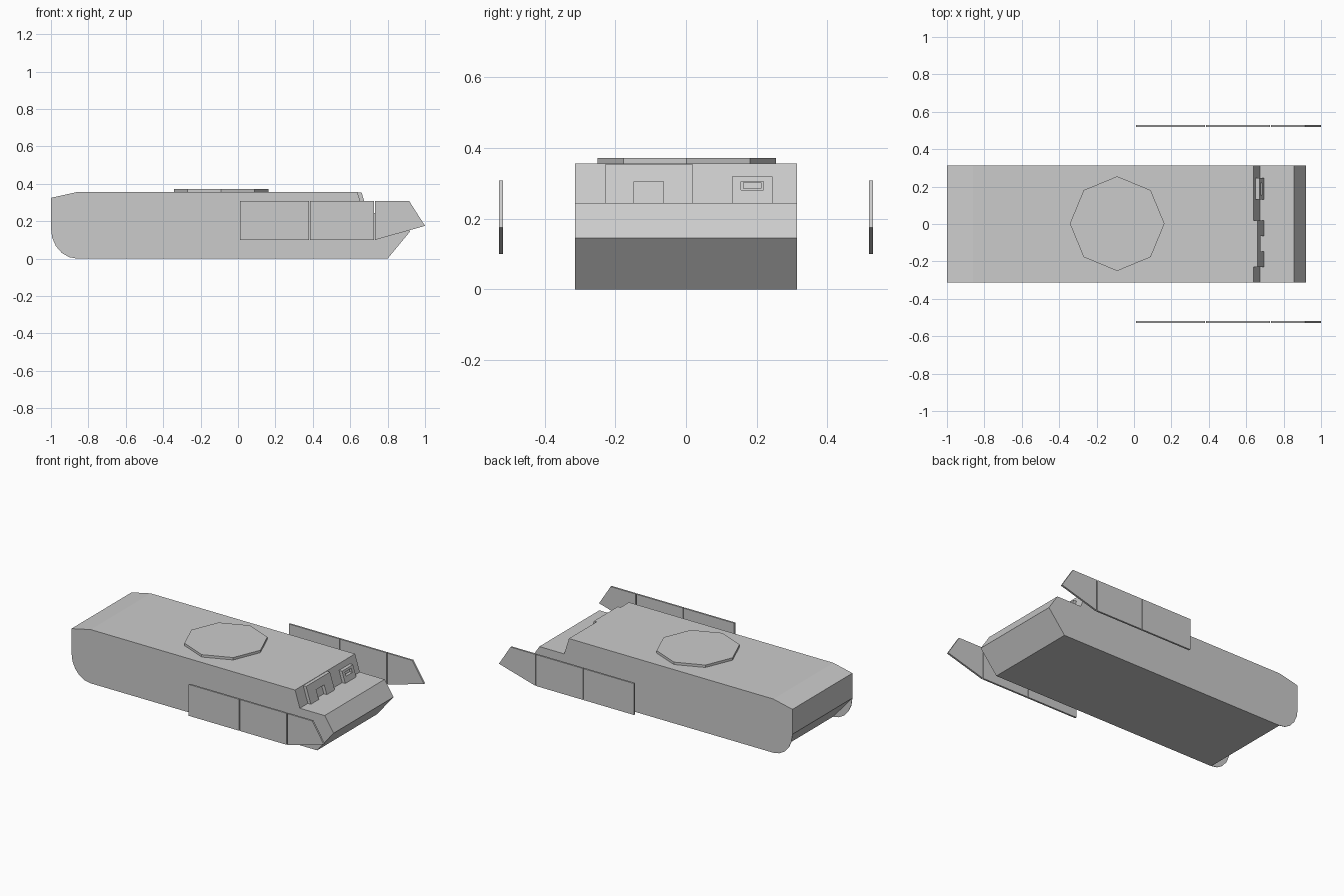
import bpy, bmesh, math

if "Cube" in bpy.data.objects:
    bpy.data.objects.remove(bpy.data.objects["Cube"])


def prism(name, profile, y0, y1):
    """Extrude an (x, z) profile from y0 to y1."""
    bm = bmesh.new()
    face = bm.faces.new([bm.verts.new((x, y0, z)) for x, z in profile])
    ext = bmesh.ops.extrude_face_region(bm, geom=[face])
    moved = [v for v in ext["geom"] if isinstance(v, bmesh.types.BMVert)]
    bmesh.ops.translate(bm, verts=moved, vec=(0, y1 - y0, 0))
    bmesh.ops.recalc_face_normals(bm, faces=bm.faces)
    mesh = bpy.data.meshes.new(name)
    bm.to_mesh(mesh)
    bm.free()
    obj = bpy.data.objects.new(name, mesh)
    bpy.context.collection.objects.link(obj)
    return obj


def windshield_x(z):
    return 0.64 + (0.355 - z) * 0.32


def windshield_plate(name, y0, y1, z0, z1, depth):
    """Plate lying on the sloped upper front of the hull."""
    a, b = windshield_x(z0), windshield_x(z1)
    prism(name, [(a - 0.005, z0), (a + depth, z0), (b + depth, z1), (b - 0.005, z1)], y0, y1)


W = 0.314
PLATE = 0.003

# Hull body with a straight lower rear chamfer
outline = [(-1, 0.325), (-0.86, 0.356), (0.638, 0.356), (0.673, 0.245),
           (0.855, 0.245), (0.92, 0.145), (0.80, 0), (-0.86, 0)]
prism("hull", outline + [(-1, 0.16)], -W + PLATE, W - PLATE)

# Side walls with a rounded lower rear corner
curve = [(-0.86 - 0.14 * math.sin(math.radians(a)), 0.16 - 0.16 * math.cos(math.radians(a)))
         for a in (18, 36, 54, 72, 90)]
for side, s in (("left", 1), ("right", -1)):
    prism("hull_side_" + side, outline + curve, s * (W - PLATE), s * W)

# Octagonal turret ring on the roof
bpy.ops.mesh.primitive_cylinder_add(vertices=8, radius=0.253, depth=0.018,
                                    location=(-0.09, 0.002, 0.363))
bpy.context.object.name = "turret_ring"

# Driver visor: arch with a notch at the bottom
windshield_plate("visor_top", -0.23, 0.02, 0.305, 0.354, 0.02)
windshield_plate("visor_leg_right", -0.23, -0.147, 0.244, 0.305, 0.02)
windshield_plate("visor_leg_left", -0.063, 0.02, 0.244, 0.305, 0.02)

# Small periscope: frame around a recessed window
windshield_plate("periscope_top", 0.13, 0.245, 0.306, 0.32, 0.02)
windshield_plate("periscope_bottom", 0.13, 0.245, 0.244, 0.281, 0.02)
windshield_plate("periscope_right", 0.13, 0.155, 0.281, 0.306, 0.02)
windshield_plate("periscope_left", 0.22, 0.245, 0.281, 0.306, 0.02)
windshield_plate("periscope_glass", 0.161, 0.214, 0.285, 0.302, 0.008)

# Detached side skirts, three panels per side
panels = {
    "rear": [(0.01, 0.10), (0.38, 0.10), (0.38, 0.308), (0.01, 0.308)],
    "middle": [(0.384, 0.10), (0.727, 0.10), (0.727, 0.308), (0.384, 0.308)],
    "front": [(0.733, 0.10), (1.0, 0.175), (0.915, 0.308), (0.733, 0.308)],
}
for side, s in (("left", 1), ("right", -1)):
    for part, profile in panels.items():
        prism("skirt_%s_%s" % (part, side), profile, s * 0.518, s * 0.53)
